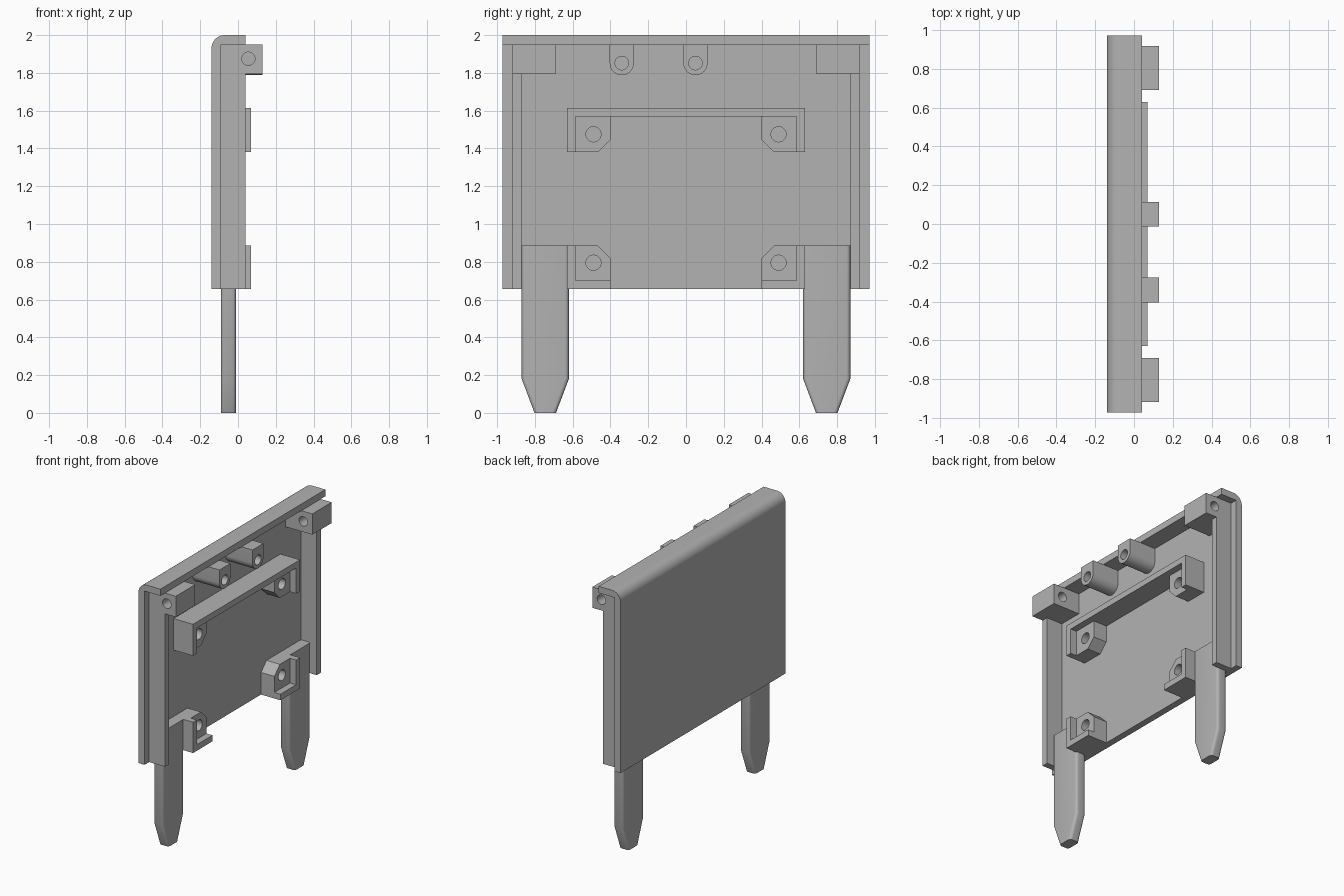
import bpy, bmesh, math

cube = bpy.data.objects.get("Cube")
if cube:
    bpy.data.objects.remove(cube, do_unlink=True)

grey = bpy.data.materials.new("plain grey")
grey.use_nodes = True
COLOUR = (0.45, 0.45, 0.45, 1)
grey.diffuse_color = COLOUR
grey.node_tree.nodes["Principled BSDF"].inputs["Base Color"].default_value = COLOUR

BACK = -0.09      # inner face of the panel
FACE = 0.04       # front of lip and rails
BOTTOM = 0.655    # lower edge of the panel
LIP = 1.95        # underside of the lip


def arc(cu, cv, r, start, end, n=16):
    angles = [math.radians(start + (end - start) * i / n) for i in range(n + 1)]
    return [(cu + r * math.cos(a), cv + r * math.sin(a)) for a in angles]


def rect(u0, u1, v0, v1):
    return [(u0, v0), (u1, v0), (u1, v1), (u0, v1)]


def prism(name, outline, start, end, axis="x", hole=None, round_sides=0):
    """Extrude an outline along x (points are y, z) or y (points are x, z)."""
    def place(u, v):
        return (start, u, v) if axis == "x" else (u, start, v)
    bm = bmesh.new()
    loops = [outline]
    if hole:
        loops.append(arc(*hole, 0, 360, 32)[:-1])
    for loop in loops:
        verts = [bm.verts.new(place(u, v)) for u, v in loop]
        for i, vert in enumerate(verts):
            bm.edges.new((vert, verts[i - 1]))
    if hole:
        bmesh.ops.triangle_fill(bm, edges=bm.edges[:], use_beauty=True)
    else:
        bm.faces.new(bm.verts[:])
    result = bmesh.ops.extrude_face_region(bm, geom=bm.faces[:])
    moved = [g for g in result["geom"] if isinstance(g, bmesh.types.BMVert)]
    shift = end - start
    bmesh.ops.translate(bm, verts=moved,
                        vec=(shift, 0, 0) if axis == "x" else (0, shift, 0))
    bmesh.ops.recalc_face_normals(bm, faces=bm.faces[:])
    if round_sides:
        edges = [e for e in bm.edges
                 if abs(e.verts[0].co.z - e.verts[1].co.z) > 0.01]
        bmesh.ops.bevel(bm, geom=edges, offset=round_sides, segments=5,
                        profile=0.5, affect="EDGES")
    mesh = bpy.data.meshes.new(name)
    bm.to_mesh(mesh)
    bm.free()
    mesh.materials.append(grey)
    obj = bpy.data.objects.new(name, mesh)
    bpy.context.collection.objects.link(obj)
    bpy.ops.object.select_all(action="DESELECT")
    obj.select_set(True)
    bpy.context.view_layer.objects.active = obj
    bpy.ops.object.shade_smooth_by_angle(angle=math.radians(30))
    return obj


# Panel with a rounded top edge and a lip
panel_profile = [(BACK, BOTTOM), (BACK, LIP), (FACE, LIP), (FACE, 2)]
panel_profile += arc(-0.07, 1.93, 0.07, 90, 180) + [(-0.14, BOTTOM)]
prism("panel", panel_profile, -0.972, 0.972, "y")

# Upper bracket bar
prism("upper_bracket_bar", rect(-0.63, 0.63, 1.57, 1.615), BACK, 0.07)

for side, s in (("right", -1), ("left", 1)):
    def flip(points):
        return [(s * u, v) for u, v in points]

    # Side rail and pierced hinge block
    prism(side + "_rail", flip(rect(0.87, 0.918, BOTTOM, 1.795)), BACK, FACE)
    prism(side + "_hinge_block", rect(BACK, 0.13, 1.795, LIP),
          s * 0.69, s * 0.918, "y", hole=(0.055, 1.875, 0.035))

    # Leg with rounded sides and a tapered foot
    leg = [(0.688, 0), (0.802, 0), (0.87, 0.18), (0.87, 0.885),
           (0.62, 0.885), (0.62, 0.18)]
    prism(side + "_leg", flip(leg), BACK, -0.01, round_sides=0.02)

    # Upper bracket end wall and recessed screw pad
    prism(side + "_upper_wall", flip(rect(0.585, 0.63, 1.38, 1.57)), BACK, 0.07)
    pad = [(0.585, 1.38), (0.585, 1.57), (0.4, 1.57), (0.4, 1.445), (0.465, 1.38)]
    prism(side + "_upper_pad", flip(pad), BACK, 0.02, hole=(s * 0.49, 1.475, 0.04))

    # Lower bracket wall, ledge and recessed screw pad
    prism(side + "_lower_wall", flip(rect(0.585, 0.63, BOTTOM, 0.885)), BACK, 0.07)
    prism(side + "_lower_ledge", flip(rect(0.4, 0.585, BOTTOM, 0.7)), BACK, 0.07)
    pad = [(0.585, 0.7), (0.585, 0.885), (0.465, 0.885), (0.4, 0.82), (0.4, 0.7)]
    prism(side + "_lower_pad", flip(pad), BACK, 0.02, hole=(s * 0.49, 0.795, 0.04))

# Round-bottomed lugs under the lip
for name, y in (("right_lug", -0.34), ("left_lug", 0.05)):
    outline = [(y + 0.064, LIP), (y - 0.064, LIP)] + arc(y, 1.852, 0.064, 180, 360)
    prism(name, outline, BACK, 0.13, hole=(y, 1.852, 0.036))
